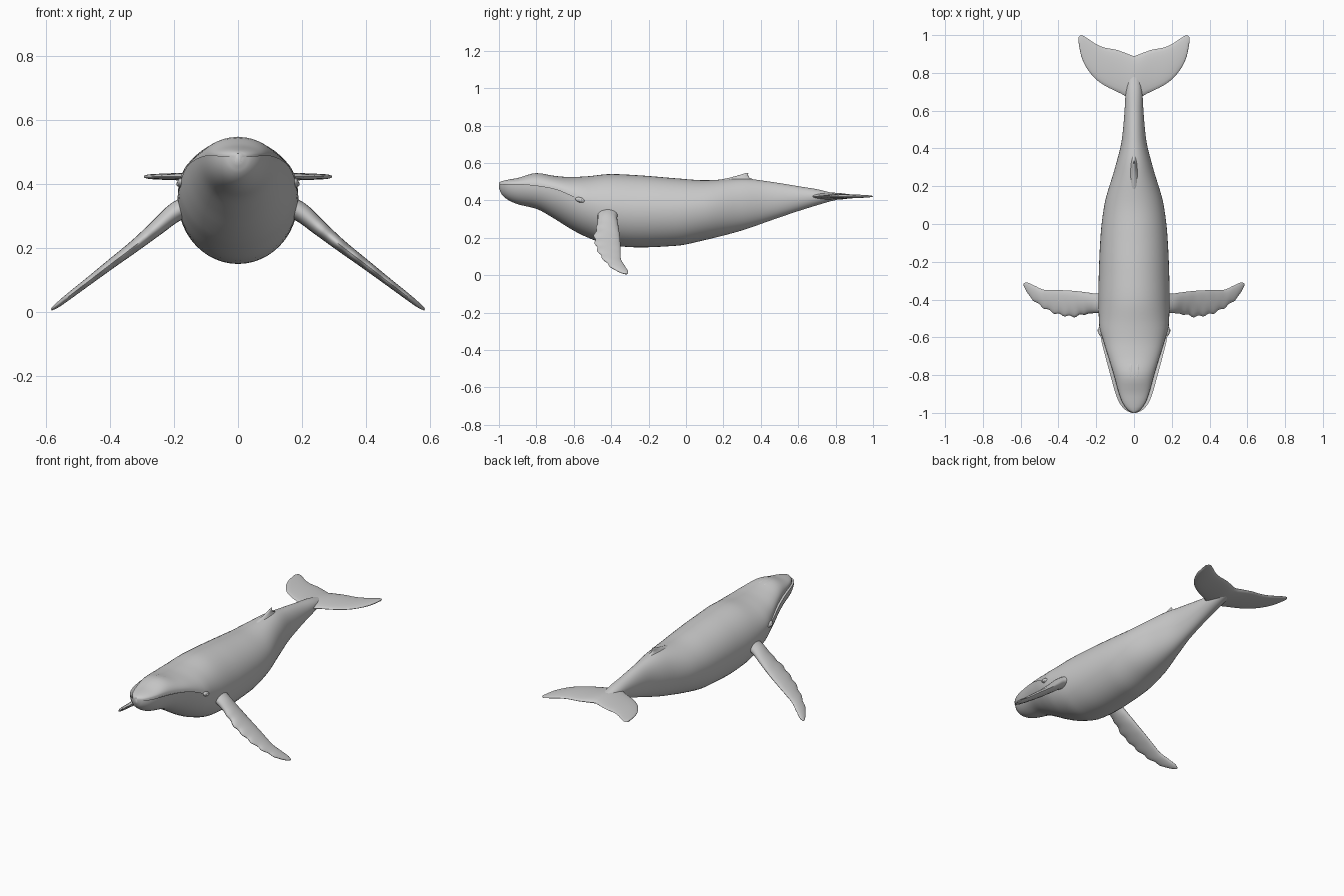
import bpy, bmesh, math
from mathutils import Vector

if "Cube" in bpy.data.objects:
    bpy.data.objects.remove(bpy.data.objects["Cube"])

grey = bpy.data.materials.new("whale grey")
grey.diffuse_color = (0.6, 0.6, 0.6, 1)
grey.use_nodes = True
grey.node_tree.nodes["Principled BSDF"].inputs["Base Color"].default_value = grey.diffuse_color


def resample(rows, xs):
    """Monotone cubic interpolation of table rows (first column is the key)."""
    cols = list(zip(*rows))
    k, out = cols[0], [list(xs)]
    for v in cols[1:]:
        d = [(v[i + 1] - v[i]) / (k[i + 1] - k[i]) for i in range(len(k) - 1)]
        m = [d[0]] + [2 * a * b / (a + b) if a * b > 0 else 0 for a, b in zip(d, d[1:])] + [d[-1]]
        vals = []
        for x in xs:
            i = max(j for j in range(len(k) - 1) if j == 0 or k[j] <= x)
            h = k[i + 1] - k[i]
            t = (x - k[i]) / h
            vals.append((2*t**3 - 3*t**2 + 1) * v[i] + (t**3 - 2*t**2 + t) * h * m[i]
                        + (3*t**2 - 2*t**3) * v[i + 1] + (t**3 - t**2) * h * m[i + 1])
        out.append(vals)
    return list(zip(*out))


def finish(name, bm):
    bmesh.ops.remove_doubles(bm, verts=bm.verts, dist=0.0001)
    bmesh.ops.recalc_face_normals(bm, faces=bm.faces)
    mesh = bpy.data.meshes.new(name)
    bm.to_mesh(mesh)
    bm.free()
    mesh.materials.append(grey)
    ob = bpy.data.objects.new(name, mesh)
    bpy.context.collection.objects.link(ob)
    bpy.ops.object.select_all(action='DESELECT')
    ob.select_set(True)
    bpy.context.view_layer.objects.active = ob
    bpy.ops.object.shade_smooth_by_angle(angle=math.radians(50))
    return ob


def loft(name, rings):
    """Skin closed rings of equal length and cap both ends."""
    bm = bmesh.new()
    vs = [[bm.verts.new(p) for p in r] for r in rings]
    n = len(vs[0])
    for a, b in zip(vs, vs[1:]):
        for i in range(n):
            bm.faces.new((a[i], a[(i + 1) % n], b[(i + 1) % n], b[i]))
    bm.faces.new(vs[0])
    bm.faces.new(vs[-1])
    return finish(name, bm)


def blade(centre, chord, normal, half, thick, n=20):
    """Lens-shaped cross-section of a fin."""
    return [centre + chord * half * math.cos(t) + normal * thick * math.sin(t)
            for t in (2 * math.pi * i / n for i in range(n))]


# Body: y, half width, top z, bottom z, mouth / widest z, lip inset
body = [
    (-1.0, 0.012, 0.495, 0.465, 0.483, 0.30),
    (-0.985, 0.045, 0.503, 0.432, 0.486, 0.27),
    (-0.95, 0.075, 0.511, 0.402, 0.488, 0.22),
    (-0.9, 0.097, 0.52, 0.380, 0.488, 0.19),
    (-0.8, 0.125, 0.546, 0.355, 0.48, 0.15),
    (-0.7, 0.152, 0.531, 0.300, 0.462, 0.10),
    (-0.62, 0.172, 0.525, 0.250, 0.43, 0.06),
    (-0.54, 0.184, 0.528, 0.208, 0.39, 0.0),
    (-0.4, 0.189, 0.541, 0.160, 0.355, 0.0),
    (-0.25, 0.186, 0.534, 0.149, 0.345, 0.0),
    (-0.05, 0.176, 0.518, 0.158, 0.345, 0.0),
    (0.1, 0.157, 0.508, 0.188, 0.355, 0.0),
    (0.3, 0.1, 0.517, 0.240, 0.38, 0.0),
    (0.45, 0.064, 0.5, 0.292, 0.40, 0.0),
    (0.6, 0.05, 0.476, 0.343, 0.413, 0.0),
    (0.7, 0.044, 0.46, 0.374, 0.42, 0.0),
    (0.8, 0.027, 0.437, 0.402, 0.422, 0.0),
    (0.88, 0.008, 0.427, 0.416, 0.422, 0.0)]
stations = [-1, -0.996, -0.991] + [-0.985 + 0.0175 * i for i in range(6)]
stations += [-0.875 + i * 0.025 for i in range(71)] + [0.88]
rings, N = [], 12
for y, w, zt, zb, zm, s in resample(body, stations):
    half = []
    for i in range(N + 1):  # throat and belly
        a = math.pi / 2 * i / N
        half.append((w * math.sin(a), zm - (zm - zb) * math.cos(a)))
    for i in range(N + 1):  # upper jaw and back, set inside the lip
        a = math.pi / 2 * i / N
        half.append((w * (1 - s) * math.cos(a), zm - 0.05 * s * (i == 0) + (zt - zm) * math.sin(a)))
    ring = half + [(-x, z) for x, z in half[-2:0:-1]]
    rings.append([Vector((x, y, z)) for x, z in ring])
loft("body", rings)

# Pectoral fins: x, leading y, trailing y, centre z, half thickness
pectoral = [
    (0.15, -0.475, -0.355, 0.335, 0.034),
    (0.2, -0.472, -0.368, 0.308, 0.030),
    (0.25, -0.475, -0.362, 0.266, 0.025),
    (0.32, -0.490, -0.354, 0.208, 0.019),
    (0.4, -0.478, -0.350, 0.147, 0.015),
    (0.47, -0.448, -0.349, 0.093, 0.012),
    (0.53, -0.405, -0.325, 0.047, 0.010),
    (0.57, -0.355, -0.309, 0.016, 0.007),
    (0.584, -0.325, -0.315, 0.006, 0.003)]
sections = resample(pectoral, [0.15 + 0.434 * i / 44 for i in range(45)])
for side, label in ((1, "right"), (-1, "left")):
    rings = []
    for x, y0, y1, z, t in sections:
        if 0.24 < x < 0.55:  # knobbly leading edge
            y0 += 0.005 * math.sin(x * 115)
        rings.append(blade(Vector((side * x, (y0 + y1) / 2, z)), Vector((0, 1, 0)),
                           Vector((side * 0.6, 0, 0.8)), (y1 - y0) / 2, t))
    loft(label + "_pectoral_fin", rings)

# Tail flukes: |x|, leading y, trailing y, half thickness
fluke = [
    (0.0, 0.63, 0.888, 0.020),
    (0.05, 0.680, 0.907, 0.016),
    (0.1, 0.705, 0.924, 0.013),
    (0.15, 0.730, 0.932, 0.012),
    (0.2, 0.765, 0.952, 0.011),
    (0.25, 0.825, 0.985, 0.009),
    (0.28, 0.890, 1.0, 0.007),
    (0.294, 0.965, 0.988, 0.003)]
xs = [0.294 * math.sin(math.pi / 2 * i / 20) for i in range(21)]
right = resample(fluke, xs)
rows = [(-x, a, b, t) for x, a, b, t in right[:0:-1]] + right
loft("tail_flukes", [blade(Vector((x, (a + b) / 2, 0.422)), Vector((0, 1, 0)),
                           Vector((0, 0, 1)), (b - a) / 2, t) for x, a, b, t in rows])

# Dorsal fin: z, front y, back y, half thickness
dorsal = [(0.49, 0.12, 0.385, 0.034), (0.512, 0.185, 0.362, 0.020), (0.522, 0.235, 0.338, 0.012),
          (0.534, 0.280, 0.332, 0.008), (0.543, 0.308, 0.333, 0.005), (0.547, 0.319, 0.329, 0.002)]
loft("dorsal_fin", [blade(Vector((0, (a + b) / 2, z)), Vector((0, 1, 0)), Vector((1, 0, 0)),
                          (b - a) / 2, t) for z, a, b, t in dorsal])


def ellipsoid(name, centre, size, tilt=0.0):
    bm = bmesh.new()
    bmesh.ops.create_uvsphere(bm, u_segments=16, v_segments=10, radius=1)
    for v in bm.verts:
        x, y, z = (c * s for c, s in zip(v.co, size))
        c, s = math.cos(tilt), math.sin(tilt)
        v.co = Vector(centre) + Vector((x, y * c - z * s, y * s + z * c))
    return finish(name, bm)


# Eyes with heavy lids, and the paired blowhole ridges
for side, label in ((1, "right"), (-1, "left")):
    ellipsoid(label + "_eyelid", (side * 0.176, -0.565, 0.402), (0.014, 0.028, 0.014), -0.3)
    ellipsoid(label + "_eye", (side * 0.184, -0.565, 0.399), (0.009, 0.012, 0.008), -0.3)
    ellipsoid(label + "_blowhole_ridge", (side * 0.018, -0.775, 0.535), (0.012, 0.045, 0.009), -0.1)
